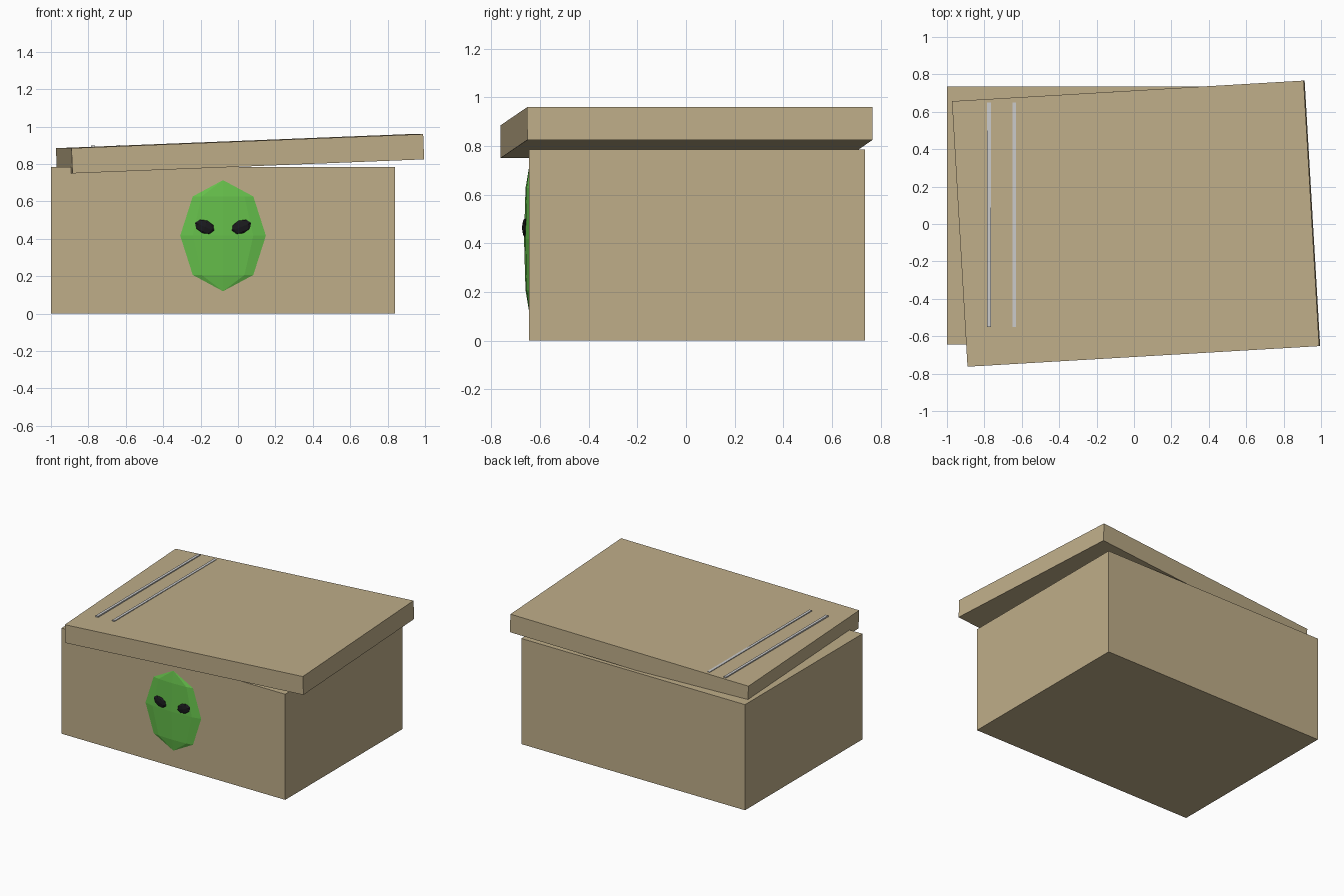
import bpy
from math import radians

if "Cube" in bpy.data.objects:
    bpy.data.objects.remove(bpy.data.objects["Cube"])


def material(name, color):
    m = bpy.data.materials.new(name)
    m.diffuse_color = (*color, 1)
    m.use_nodes = True
    m.node_tree.nodes["Principled BSDF"].inputs["Base Color"].default_value = m.diffuse_color
    return m


def finish(name, size, rot, mat):
    ob = bpy.context.object
    ob.name = name
    ob.scale = size
    ob.rotation_euler = [radians(a) for a in rot]
    if mat:
        ob.data.materials.append(mat)
    return ob


def block(name, loc, size, rot=(0, 0, 0), mat=None):
    bpy.ops.mesh.primitive_cube_add(size=1, location=loc)
    return finish(name, size, rot, mat)


def blob(name, loc, radii, rot=(0, 0, 0), mat=None):
    bpy.ops.mesh.primitive_uv_sphere_add(segments=8, ring_count=4, radius=1, location=loc)
    return finish(name, radii, rot, mat)


card = material("cardboard", (0.52, 0.42, 0.25))
green = material("green", (0.13, 0.52, 0.07))
black = material("black", (0.01, 0.01, 0.012))

# Box body and the skewed, tilted lid resting on it
block("box_body", (-0.08, 0.045, 0.3925), (1.84, 1.38, 0.785), mat=card)
block("box_lid", (0.011, 0.002, 0.855), (1.885, 1.422, 0.135), (0, -2.28, 3.35), card)

# Thin strips across the lid
for i, (x, z) in enumerate([(-0.775, 0.89), (-0.64, 0.892)]):
    block(f"lid_strip_{i + 1}", (x, 0.05, z), (0.02, 1.2, 0.02))

# Flat face on the front with slanted eyes
blob("face", (-0.08, -0.645, 0.417), (0.229, 0.021, 0.297), mat=green)
for name, s in (("left_eye", -1), ("right_eye", 1)):
    blob(name, (-0.08 + s * 0.097, -0.661, 0.464), (0.057, 0.014, 0.036), (0, -22 * s, 0), black)
